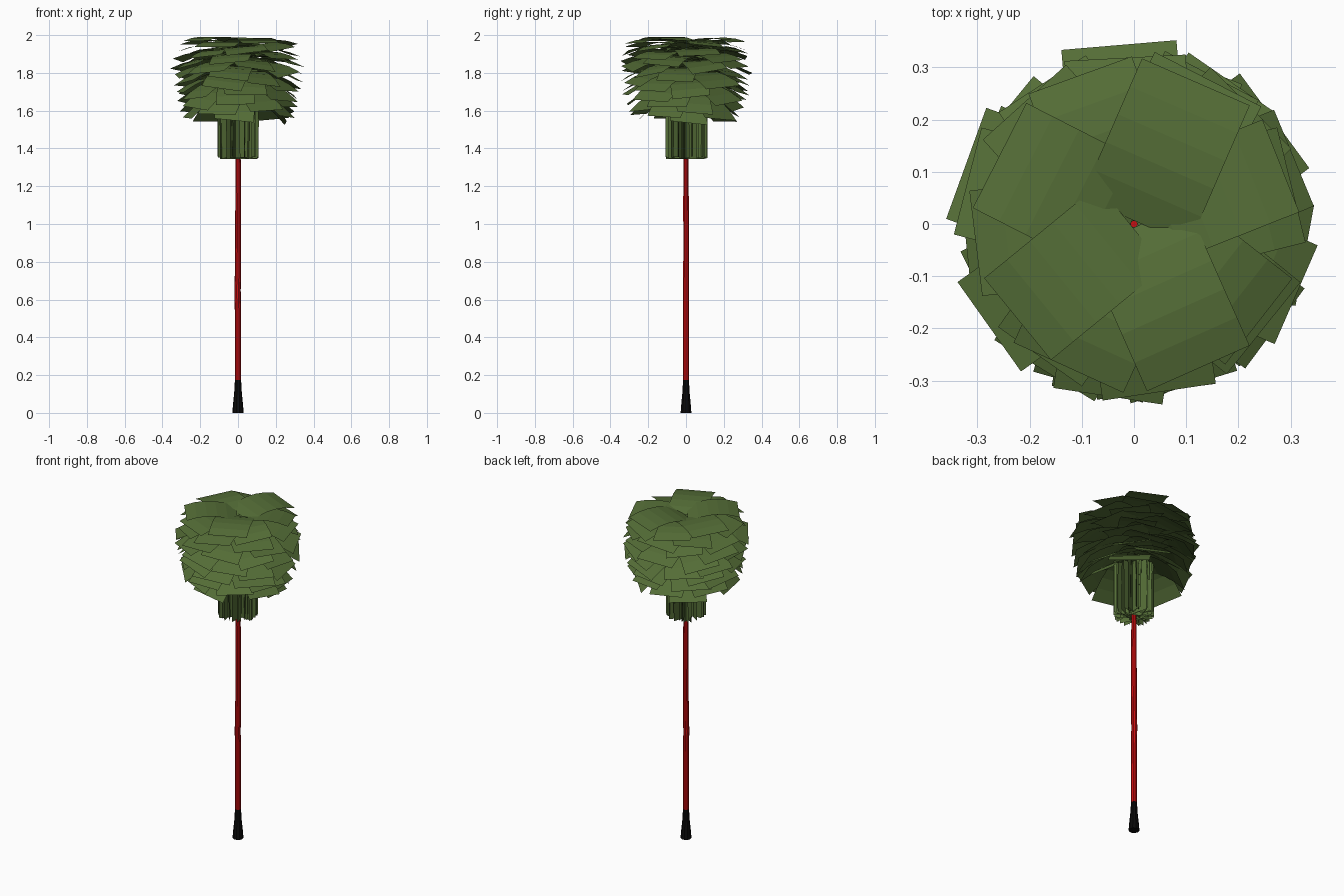
import bpy, bmesh, math, random
from mathutils import Matrix, Vector

if "Cube" in bpy.data.objects:
    bpy.data.objects.remove(bpy.data.objects["Cube"])

random.seed(7)


def material(name, rgb):
    m = bpy.data.materials.new(name)
    m.diffuse_color = (*rgb, 1)
    m.use_nodes = True
    m.node_tree.nodes["Principled BSDF"].inputs["Base Color"].default_value = m.diffuse_color
    return m


GREEN = material("leaf green", (0.09, 0.155, 0.038))
RED = material("trunk red", (0.60, 0.004, 0.005))
BLACK = material("root black", (0.003, 0.003, 0.003))


def finish(bm, name, mat):
    mesh = bpy.data.meshes.new(name)
    bm.to_mesh(mesh)
    bm.free()
    mesh.materials.append(mat)
    ob = bpy.data.objects.new(name, mesh)
    bpy.context.collection.objects.link(ob)
    return ob


def tube(name, rings, sides, mat):
    """Tube through rings of (x, y, z, radius), capped at both ends."""
    bm = bmesh.new()
    loops = []
    for x, y, z, r in rings:
        loops.append([bm.verts.new((x + r * math.cos(2 * math.pi * i / sides),
                                    y + r * math.sin(2 * math.pi * i / sides), z))
                      for i in range(sides)])
    for a, b in zip(loops, loops[1:]):
        for i in range(sides):
            j = (i + 1) % sides
            bm.faces.new((a[i], a[j], b[j], b[i]))
    bm.faces.new(loops[0][::-1])
    bm.faces.new(loops[-1])
    return finish(bm, name, mat)


def card(bm, profile, width, angle, roll=0.0):
    """Leaf strip following an (r, z) profile, turned about the vertical axis."""
    turn = Matrix.Rotation(angle, 3, 'Z')
    rows = []
    for r, z in profile:
        rows.append([bm.verts.new(turn @ Vector((r, s * width / 2, min(2.0, z + s * roll * r))))
                     for s in (-1, 1)])
    for a, b in zip(rows, rows[1:]):
        bm.faces.new((a[0], b[0], b[1], a[1]))


def lerp_table(table, h):
    for (h0, r0), (h1, r1) in zip(table, table[1:]):
        if h <= h1:
            return r0 + (r1 - r0) * (h - h0) / (h1 - h0)
    return table[-1][1]


# flared black root
tube("root_flare", [(0, 0, 0, 0.030), (0, 0, 0.05, 0.026), (0, 0, 0.11, 0.020),
                    (0, 0, 0.175, 0.0165)], 10, BLACK)

# slim, slightly wavering red trunk
tube("trunk", [(0, 0, 0.175, 0.0165), (0, 0, 0.45, 0.016), (-0.002, 0, 0.65, 0.0165),
               (0.001, 0.001, 0.85, 0.016), (0.001, 0, 1.1, 0.0155),
               (0, 0, 1.35, 0.0145), (0, 0, 1.88, 0.008)], 10, RED)

# crown: arching leaf cards spiralling up, drooping more in the lower tiers
reach = [(1.535, 0.26), (1.60, 0.295), (1.70, 0.325), (1.80, 0.34), (1.90, 0.32), (1.975, 0.295)]
bm = bmesh.new()
count = 68
for i in range(count):
    t = i / (count - 1)
    tip = 1.535 + 0.435 * t
    r = lerp_table(reach, tip) + random.uniform(-0.014, 0.008)
    base = tip + 0.13 * (1 - t) - 0.015 * t
    arch = 0.03
    profile = []
    for k in range(6):
        u = k / 5
        z = base + (tip - base) * u ** 1.4 + arch * 4 * u * (1 - u)
        profile.append((0.006 + (r - 0.006) * u, z))
    card(bm, profile, random.uniform(0.19, 0.235), i * 2.39996 + random.uniform(-0.2, 0.2),
         random.uniform(-0.05, 0.05))
finish(bm, "crown_leaves", GREEN)

# skirt: old leaves hanging straight down close to the trunk
bm = bmesh.new()
for i in range(26):
    d = random.uniform(0.018, 0.055)
    bottom = 1.342 + random.uniform(0, 0.015)
    card(bm, [(0.008, 1.74), (d * 0.8, 1.69), (d, 1.55), (d * 0.95, bottom)],
         random.uniform(0.195, 0.218), i * 2.39996 + random.uniform(-0.15, 0.15))
finish(bm, "hanging_leaves", GREEN)
